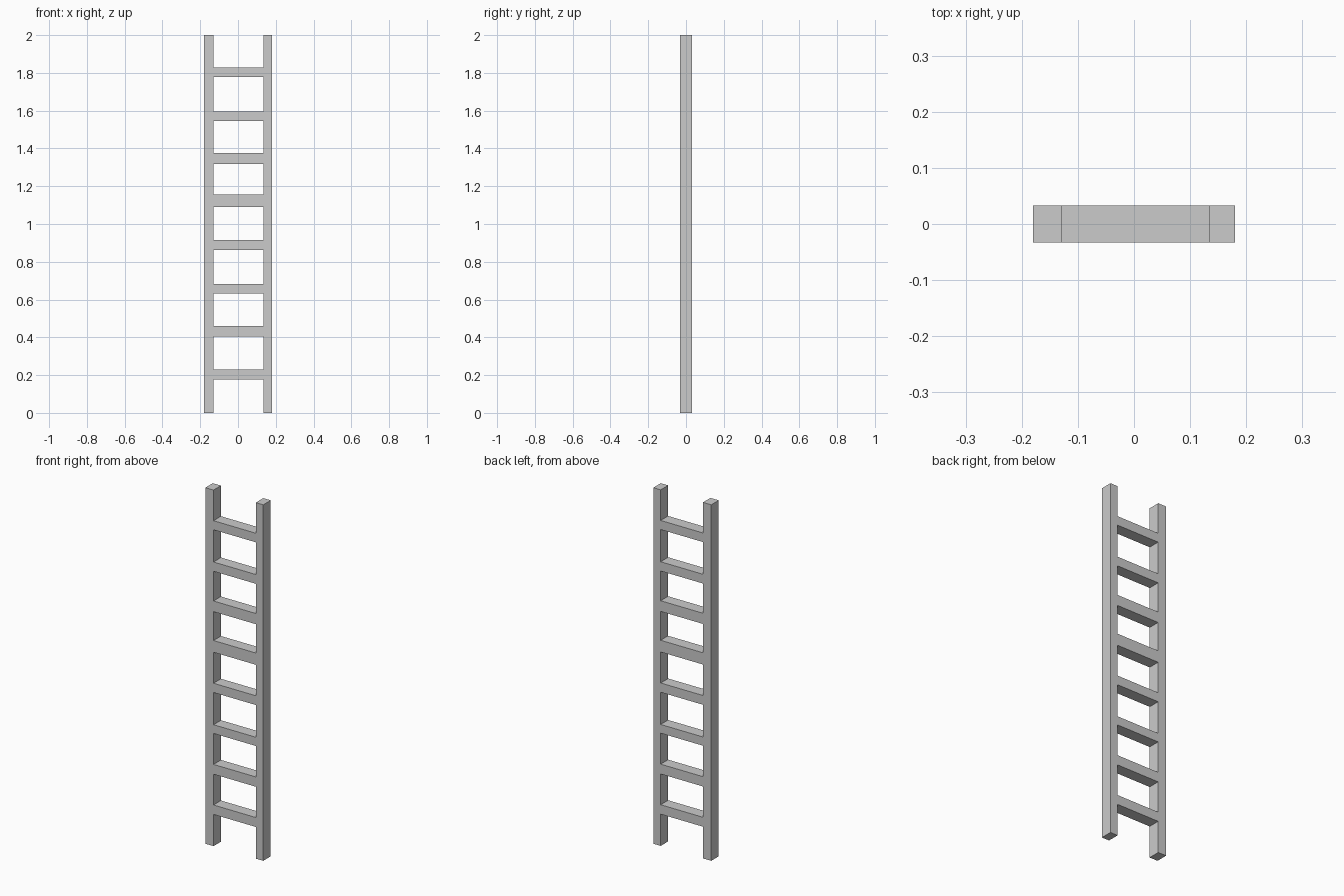
import bpy
import bmesh

if "Cube" in bpy.data.objects:
    bpy.data.objects.remove(bpy.data.objects["Cube"])

HALF_DEPTH = 0.033
XS = [-0.18, -0.129, 0.134, 0.18]          # rail outer / inner edges
RUNGS = [(0.178, 0.231), (0.404, 0.459), (0.633, 0.682), (0.863, 0.915),
         (1.089, 1.155), (1.317, 1.377), (1.544, 1.596), (1.777, 1.828)]
ZS = [0.0] + [z for rung in RUNGS for z in rung] + [2.0]

bm = bmesh.new()
grid = [[bm.verts.new((x, -HALF_DEPTH, z)) for x in XS] for z in ZS]

# Front outline: both rails in every row, a rung in every second row
for row in range(len(ZS) - 1):
    for col in range(3):
        if col != 1 or row % 2 == 1:
            a, b = grid[row], grid[row + 1]
            bm.faces.new((a[col], a[col + 1], b[col + 1], b[col]))

# Extrude the outline to the full depth, keeping the front faces
ext = bmesh.ops.extrude_face_region(bm, geom=bm.faces[:], use_keep_orig=True)
moved = [g for g in ext["geom"] if isinstance(g, bmesh.types.BMVert)]
bmesh.ops.translate(bm, verts=moved, vec=(0, 2 * HALF_DEPTH, 0))
bmesh.ops.recalc_face_normals(bm, faces=bm.faces[:])

mesh = bpy.data.meshes.new("ladder")
bm.to_mesh(mesh)
bm.free()
ladder = bpy.data.objects.new("ladder", mesh)
bpy.context.collection.objects.link(ladder)
